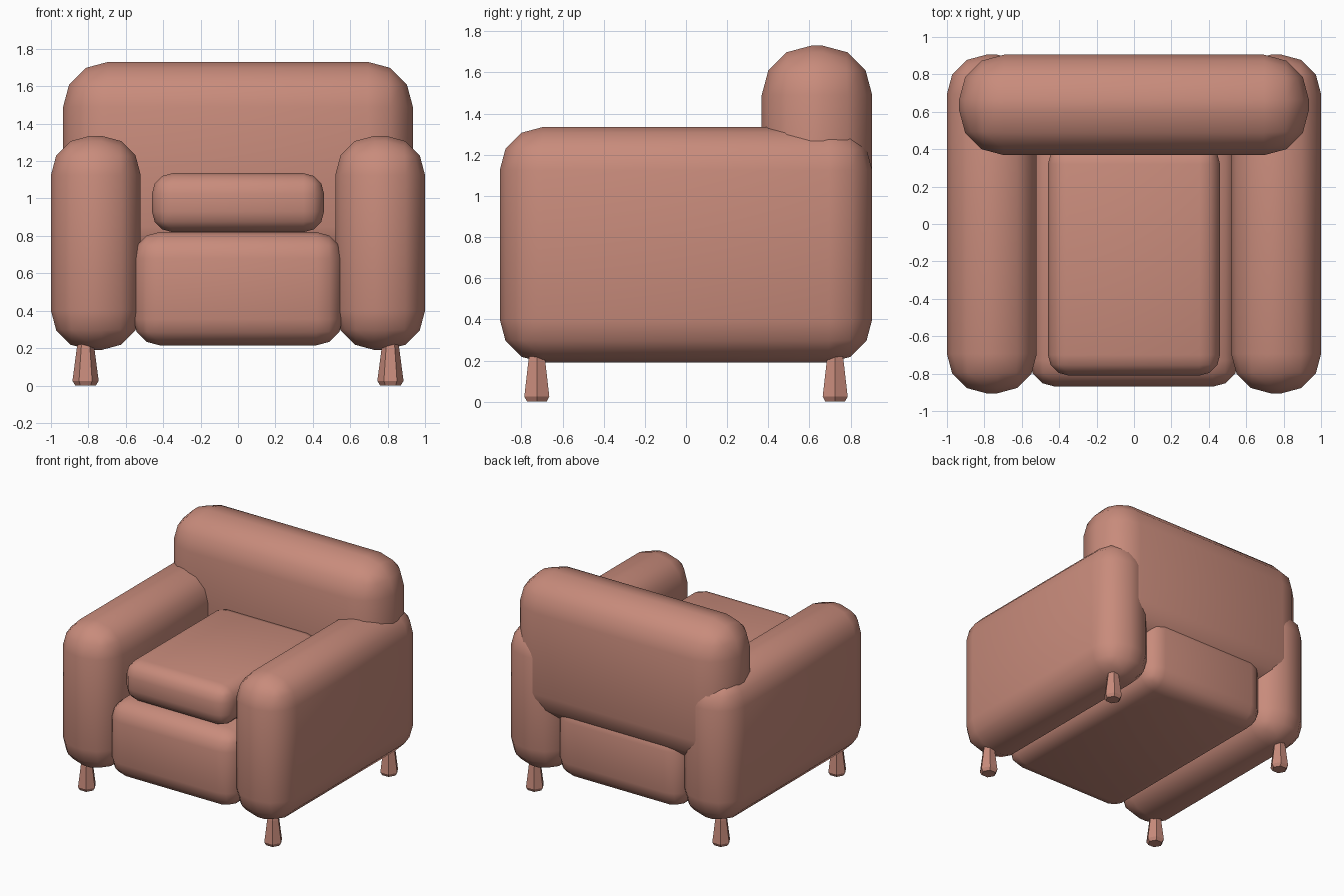
import bpy
from mathutils import Vector

cube = bpy.data.objects.get("Cube")
if cube:
    bpy.data.objects.remove(cube, do_unlink=True)

# One fabric colour for the whole chair
COLOUR = (0.58, 0.26, 0.20, 1)
clay = bpy.data.materials.new("clay_pink")
clay.use_nodes = True
clay.diffuse_color = COLOUR
bsdf = next(n for n in clay.node_tree.nodes if n.type == "BSDF_PRINCIPLED")
bsdf.inputs["Base Color"].default_value = COLOUR


def padded_block(name, low, high, radius):
    """Upholstered box between two corners, with soft three-step edges."""
    low, high = Vector(low), Vector(high)
    bpy.ops.mesh.primitive_cube_add(size=1, location=(low + high) / 2)
    obj = bpy.context.object
    obj.name = name
    for v in obj.data.vertices:
        v.co *= high - low
    obj.data.materials.append(clay)
    bevel = obj.modifiers.new("soft_edges", "BEVEL")
    bevel.width = radius
    bevel.segments = 3
    bevel.limit_method = "NONE"
    bpy.ops.object.shade_smooth()


def leg(name, x, y):
    """Six-sided foot, wider towards the floor, with a chamfered sole."""
    rings = [(0.055, 0), (0.07, 0.025), (0.047, 0.2), (0.035, 0.25)]
    sides = 6
    verts = []
    for r, z in rings:
        for i in range(sides):
            p = Vector((r, 0)) 
            p.rotate(Matrix2(i / sides))
            verts.append((p.x, p.y, z))
    faces = [list(range(sides))[::-1]]
    for k in range(len(rings) - 1):
        for i in range(sides):
            a, b = k * sides + i, k * sides + (i + 1) % sides
            faces.append((a, b, b + sides, a + sides))
    faces.append([len(verts) - sides + i for i in range(sides)])
    mesh = bpy.data.meshes.new(name)
    mesh.from_pydata(verts, [], faces)
    mesh.materials.append(clay)
    obj = bpy.data.objects.new(name, mesh)
    obj.location = (x, y, 0)
    bpy.context.collection.objects.link(obj)


def Matrix2(turn):
    from math import tau
    from mathutils import Matrix
    return Matrix.Rotation(turn * tau, 2)


# Body
padded_block("seat_base", (-0.56, -0.87, 0.215), (0.56, 0.87, 0.82), 0.14)
padded_block("seat_cushion", (-0.46, -0.81, 0.82), (0.46, 0.43, 1.135), 0.11)
padded_block("backrest", (-0.935, 0.368, 0.61), (0.935, 0.905, 1.73), 0.24)

# Arms and legs on both sides
for side, s in (("left", 1), ("right", -1)):
    inner, outer = sorted((0.52 * s, s))
    padded_block(side + "_arm", (inner, -0.905, 0.19), (outer, 0.905, 1.335), 0.21)
    for end, y in (("front", -0.725), ("back", 0.725)):
        leg(f"{end}_{side}_leg", 0.815 * s, y)
